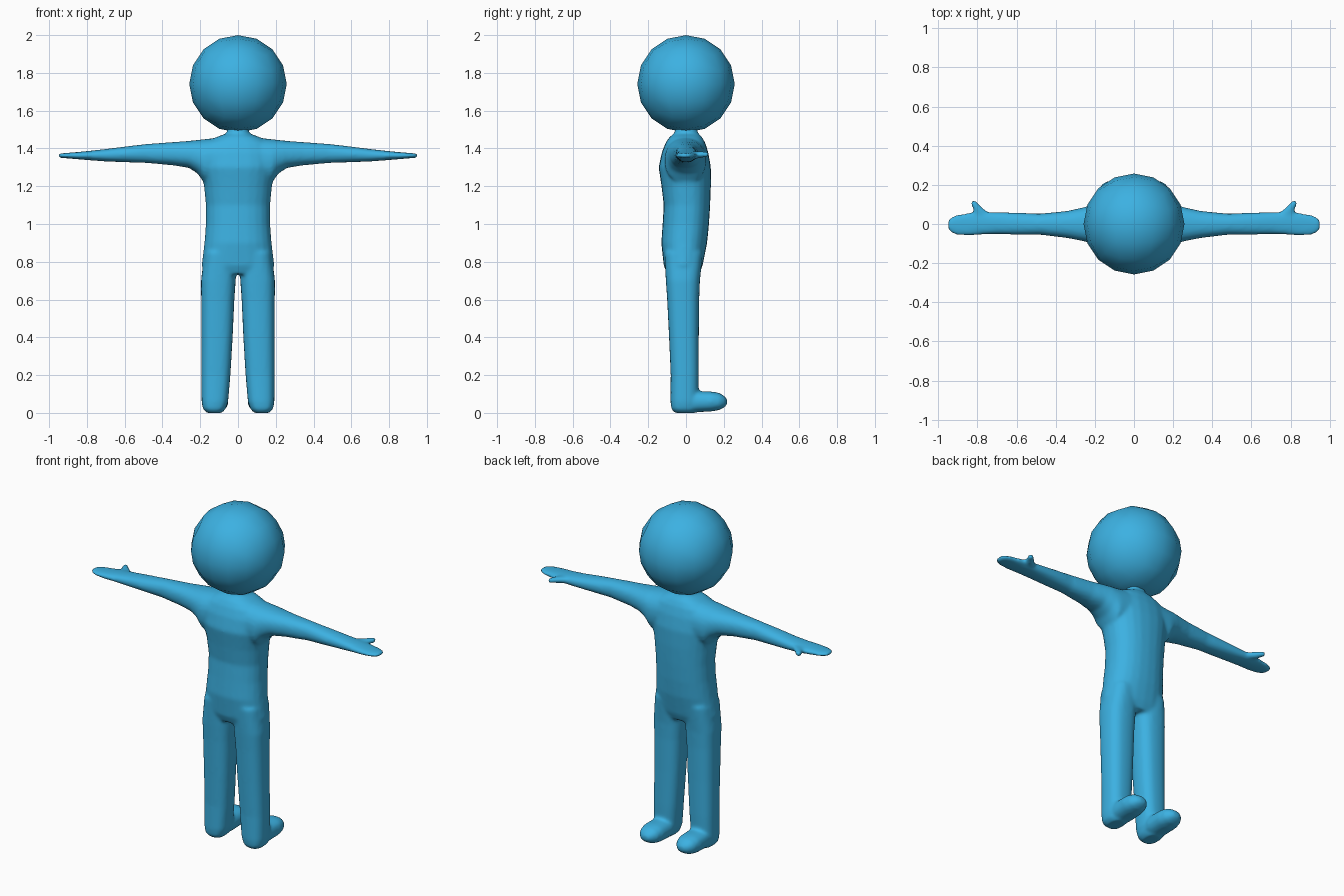
import bpy, bmesh, math

blue = bpy.data.materials.new("sky_blue")
blue.diffuse_color = (0.045, 0.44, 0.76, 1)


def loft(bm, axis, rings, power=2.3, mirror=False, n=24):
    """Closed tube along an axis; ring = (position, a_min, a_max, b_min, b_max)."""
    a, b = [i for i in range(3) if i != axis]
    for side in ((1, -1) if mirror else (1,)):
        loops = []
        for pos, a0, a1, b0, b1 in rings:
            loop = []
            for k in range(n):
                t = 2 * math.pi * k / n
                c, s = math.cos(t), math.sin(t)
                p = [0, 0, 0]
                p[axis] = pos
                p[a] = (a0 + a1) / 2 + (a1 - a0) / 2 * math.copysign(abs(c) ** (2 / power), c)
                p[b] = (b0 + b1) / 2 + (b1 - b0) / 2 * math.copysign(abs(s) ** (2 / power), s)
                p[0] *= side
                loop.append(bm.verts.new(p))
            loops.append(loop)
        for lo, hi in zip(loops, loops[1:]):
            for k in range(n):
                j = (k + 1) % n
                bm.faces.new((lo[k], lo[j], hi[j], hi[k]))
        bm.faces.new(loops[0][::-1])
        bm.faces.new(loops[-1])


def make_object(name, bm):
    bmesh.ops.recalc_face_normals(bm, faces=bm.faces)
    for f in bm.faces:
        f.smooth = True
    me = bpy.data.meshes.new(name)
    bm.to_mesh(me)
    bm.free()
    me.materials.append(blue)
    ob = bpy.data.objects.new(name, me)
    bpy.context.collection.objects.link(ob)
    return ob


bm = bmesh.new()
# torso with short neck
loft(bm, 2, [
    (0.735, -0.17, 0.17, -0.10, 0.07), (0.78, -0.193, 0.193, -0.118, 0.088),
    (0.90, -0.178, 0.178, -0.131, 0.112), (1.00, -0.170, 0.170, -0.124, 0.122),
    (1.10, -0.170, 0.170, -0.118, 0.128), (1.20, -0.180, 0.180, -0.130, 0.132),
    (1.30, -0.200, 0.200, -0.145, 0.132), (1.38, -0.205, 0.205, -0.128, 0.118),
    (1.43, -0.175, 0.175, -0.108, 0.102), (1.46, -0.115, 0.115, -0.088, 0.085),
    (1.48, -0.060, 0.060, -0.062, 0.065), (1.53, -0.050, 0.050, -0.050, 0.050)])
# legs
loft(bm, 2, [
    (0.0, 0.085, 0.165, -0.06, 0.05), (0.02, 0.066, 0.186, -0.078, 0.06),
    (0.06, 0.052, 0.193, -0.082, 0.066), (0.20, 0.040, 0.194, -0.081, 0.068),
    (0.40, 0.028, 0.194, -0.090, 0.068), (0.60, 0.019, 0.195, -0.100, 0.070),
    (0.70, 0.012, 0.196, -0.107, 0.074), (0.85, 0.008, 0.178, -0.115, 0.09)],
    power=2.6, mirror=True)
# feet
loft(bm, 1, [
    (-0.05, 0.07, 0.17, 0.01, 0.10), (0.05, 0.052, 0.188, 0.003, 0.115),
    (0.14, 0.052, 0.190, 0.008, 0.113), (0.18, 0.062, 0.180, 0.016, 0.105),
    (0.205, 0.080, 0.162, 0.030, 0.088), (0.218, 0.10, 0.14, 0.045, 0.072)],
    mirror=True)
# arms and hands
loft(bm, 0, [
    (0.10, -0.115, 0.11, 1.22, 1.458), (0.18, -0.112, 0.105, 1.22, 1.449),
    (0.215, -0.10, 0.097, 1.268, 1.445), (0.26, -0.088, 0.085, 1.297, 1.440),
    (0.34, -0.072, 0.067, 1.310, 1.434), (0.48, -0.055, 0.053, 1.323, 1.424),
    (0.60, -0.055, 0.058, 1.327, 1.410), (0.70, -0.052, 0.061, 1.331, 1.397),
    (0.78, -0.055, 0.063, 1.337, 1.388), (0.85, -0.060, 0.057, 1.343, 1.381),
    (0.91, -0.056, 0.047, 1.348, 1.376), (0.94, -0.042, 0.032, 1.350, 1.374),
    (0.953, -0.022, 0.016, 1.353, 1.371)],
    mirror=True)
# thumbs
loft(bm, 1, [
    (0.03, 0.71, 0.84, 1.345, 1.382), (0.06, 0.745, 0.818, 1.348, 1.384),
    (0.085, 0.777, 0.826, 1.350, 1.386), (0.105, 0.797, 0.836, 1.352, 1.386),
    (0.118, 0.808, 0.832, 1.357, 1.382)],
    mirror=True)
body = make_object("body", bm)

# blend the limbs into one smooth skin
remesh = body.modifiers.new("blend", 'REMESH')
remesh.mode = 'VOXEL'
remesh.voxel_size = 0.009
remesh.use_smooth_shade = True
soften = body.modifiers.new("soften", 'SMOOTH')
soften.factor = 0.5
soften.iterations = 9

# head: cube grid rounded to a sphere, sixteen sides around
bm = bmesh.new()
bmesh.ops.create_cube(bm, size=2)
bmesh.ops.subdivide_edges(bm, edges=bm.edges[:], cuts=3, use_grid_fill=True)
for v in bm.verts:
    for i in range(3):
        v.co[i] = math.tan(v.co[i] * math.pi / 4)
    v.co = v.co.normalized() * 0.258
head = make_object("head", bm)
head.location = (0, 0, 1.742)
